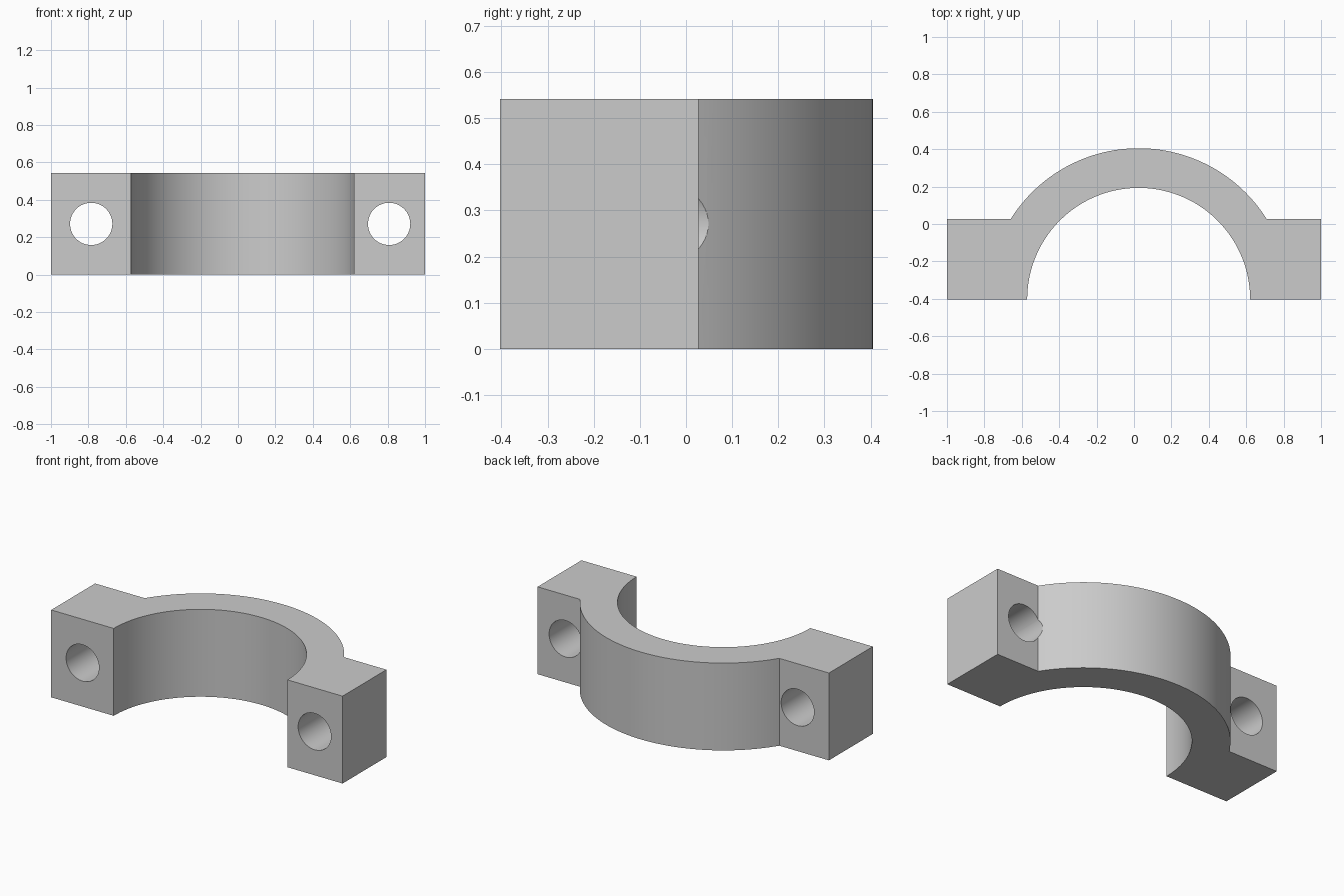
import bpy
import bmesh
import math

cube = bpy.data.objects.get("Cube")
if cube:
    bpy.data.objects.remove(cube)

HEIGHT = 0.542
FRONT, LUG_BACK = -0.403, 0.027
ARC_X, INNER_R, OUTER_R = 0.025, 0.596, 0.808
HOLE_R = 0.113

grey = bpy.data.materials.new("plain grey")
grey.use_nodes = True
colour = (0.6, 0.6, 0.6, 1)
grey.diffuse_color = colour
grey.node_tree.nodes["Principled BSDF"].inputs["Base Color"].default_value = colour


def arc(radius, start, end, steps):
    angles = [start + (end - start) * i / steps for i in range(steps + 1)]
    return [(ARC_X + radius * math.cos(a), FRONT + radius * math.sin(a)) for a in angles]


# Half-ring clamp with a square lug on each side, extruded upward
lug_angle = math.asin((LUG_BACK - FRONT) / OUTER_R)
profile = [(1, FRONT), (1, LUG_BACK)]
profile += arc(OUTER_R, lug_angle, math.pi - lug_angle, 72)
profile += [(-1, LUG_BACK), (-1, FRONT)]
profile += arc(INNER_R, math.pi, 0, 96)

bm = bmesh.new()
base = bm.faces.new([bm.verts.new((x, y, 0)) for x, y in profile])
top = bmesh.ops.extrude_face_region(bm, geom=[base])["geom"]
bmesh.ops.translate(bm, vec=(0, 0, HEIGHT),
                    verts=[v for v in top if isinstance(v, bmesh.types.BMVert)])
bmesh.ops.recalc_face_normals(bm, faces=bm.faces)
mesh = bpy.data.meshes.new("half_ring_clamp")
bm.to_mesh(mesh)
bm.free()
mesh.materials.append(grey)
clamp = bpy.data.objects.new("half_ring_clamp", mesh)
bpy.context.collection.objects.link(clamp)

# Bolt holes through the lugs
for side, x in (("right", -0.785), ("left", 0.808)):
    bpy.ops.mesh.primitive_cylinder_add(vertices=64, radius=HOLE_R, depth=2,
                                        location=(x, 0, HEIGHT / 2),
                                        rotation=(math.pi / 2, 0, 0))
    cutter = bpy.context.object
    cutter.name = side + "_bolt_hole_cutter"
    cutter.hide_render = True
    cutter.data.materials.append(grey)
    bpy.context.view_layer.objects.active = clamp
    hole = clamp.modifiers.new(side + "_bolt_hole", "BOOLEAN")
    hole.operation = "DIFFERENCE"
    hole.solver = "EXACT"
    hole.object = cutter
    bpy.ops.object.modifier_apply(modifier=hole.name)
    bpy.data.objects.remove(cutter)

# Smooth curved walls, crisp edges
bpy.ops.object.select_all(action="DESELECT")
clamp.select_set(True)
bpy.context.view_layer.objects.active = clamp
bpy.ops.object.shade_smooth_by_angle(angle=math.radians(20))
